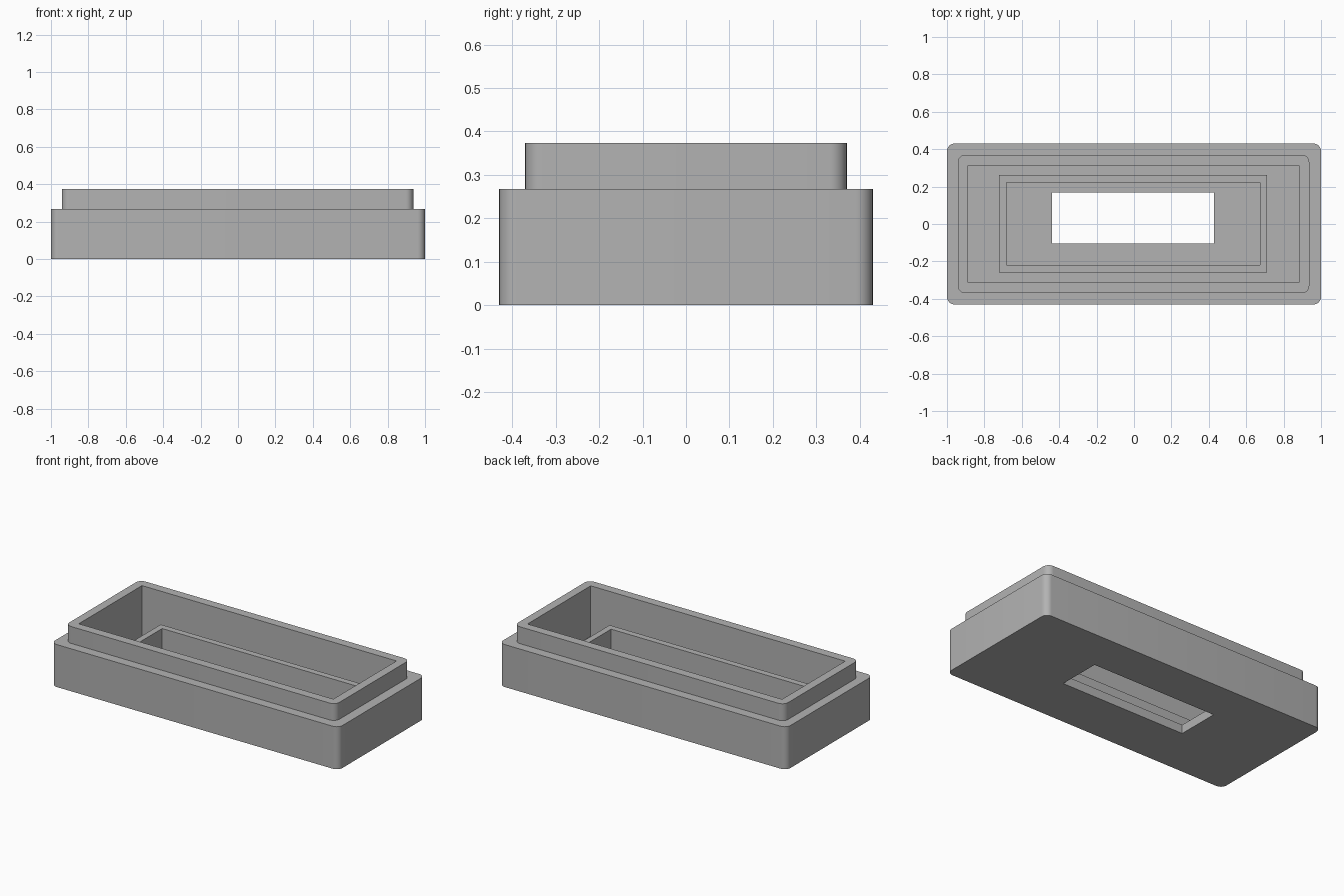
import bpy, bmesh, math

cube = bpy.data.objects.get("Cube")
if cube:
    bpy.data.objects.remove(cube, do_unlink=True)

grey = bpy.data.materials.new("mid grey")
grey.use_nodes = True
COLOUR = (0.45, 0.45, 0.45, 1)
grey.diffuse_color = COLOUR
grey.node_tree.nodes["Principled BSDF"].inputs["Base Color"].default_value = COLOUR

STEPS = 8  # segments per rounded corner


def rectangle(x0, x1, y0, y1, radius=0.0):
    """Corner-rounded rectangle; every outline has the same point count."""
    corners = [(x1, y1, -1, -1), (x0, y1, 1, -1), (x0, y0, 1, 1), (x1, y0, -1, 1)]
    points = []
    for i, (x, y, sx, sy) in enumerate(corners):
        for k in range(STEPS + 1):
            a = (i + k / STEPS) * math.pi / 2
            points.append((x + radius * (sx + math.cos(a)), y + radius * (sy + math.sin(a))))
    return points


def loft(name, sections, closed):
    """Skin a sequence of (outline, height) sections."""
    bm = bmesh.new()
    rings = [[bm.verts.new((x, y, z)) for x, y in outline] for outline, z in sections]
    following = rings[1:] + (rings[:1] if closed else [])
    for a, b in zip(rings, following):
        for i in range(len(a)):
            j = (i + 1) % len(a)
            bm.faces.new((a[i], a[j], b[j], b[i]))
    bmesh.ops.remove_doubles(bm, verts=bm.verts, dist=0.0001)
    bmesh.ops.recalc_face_normals(bm, faces=bm.faces)
    mesh = bpy.data.meshes.new(name)
    bm.to_mesh(mesh)
    bm.free()
    mesh.materials.append(grey)
    obj = bpy.data.objects.new(name, mesh)
    bpy.context.collection.objects.link(obj)
    bpy.ops.object.select_all(action="DESELECT")
    obj.select_set(True)
    bpy.context.view_layer.objects.active = obj
    bpy.ops.object.shade_smooth_by_angle(angle=math.radians(30))
    return obj


FLOOR, RIDGE_TOP, SHOULDER, TOP = 0.055, 0.193, 0.267, 0.373

outer = rectangle(-1, 1, -0.43, 0.43, 0.04)
lip = rectangle(-0.942, 0.937, -0.37, 0.37, 0.04)
cavity = rectangle(-0.888, 0.883, -0.314, 0.314)
ridge_outer = rectangle(-0.721, 0.712, -0.258, 0.262)
ridge_inner = rectangle(-0.683, 0.674, -0.218, 0.222)
slot = rectangle(-0.438, 0.428, -0.104, 0.168)

# Stepped tray with an open cavity and a slot through its floor
loft("tray", [(slot, 0), (outer, 0), (outer, SHOULDER), (lip, SHOULDER), (lip, TOP),
              (cavity, TOP), (cavity, FLOOR), (slot, FLOOR)], closed=True)

# Low frame standing on the tray floor
loft("inner_ridge", [(ridge_outer, FLOOR), (ridge_outer, RIDGE_TOP),
                     (ridge_inner, RIDGE_TOP), (ridge_inner, FLOOR)], closed=False)
